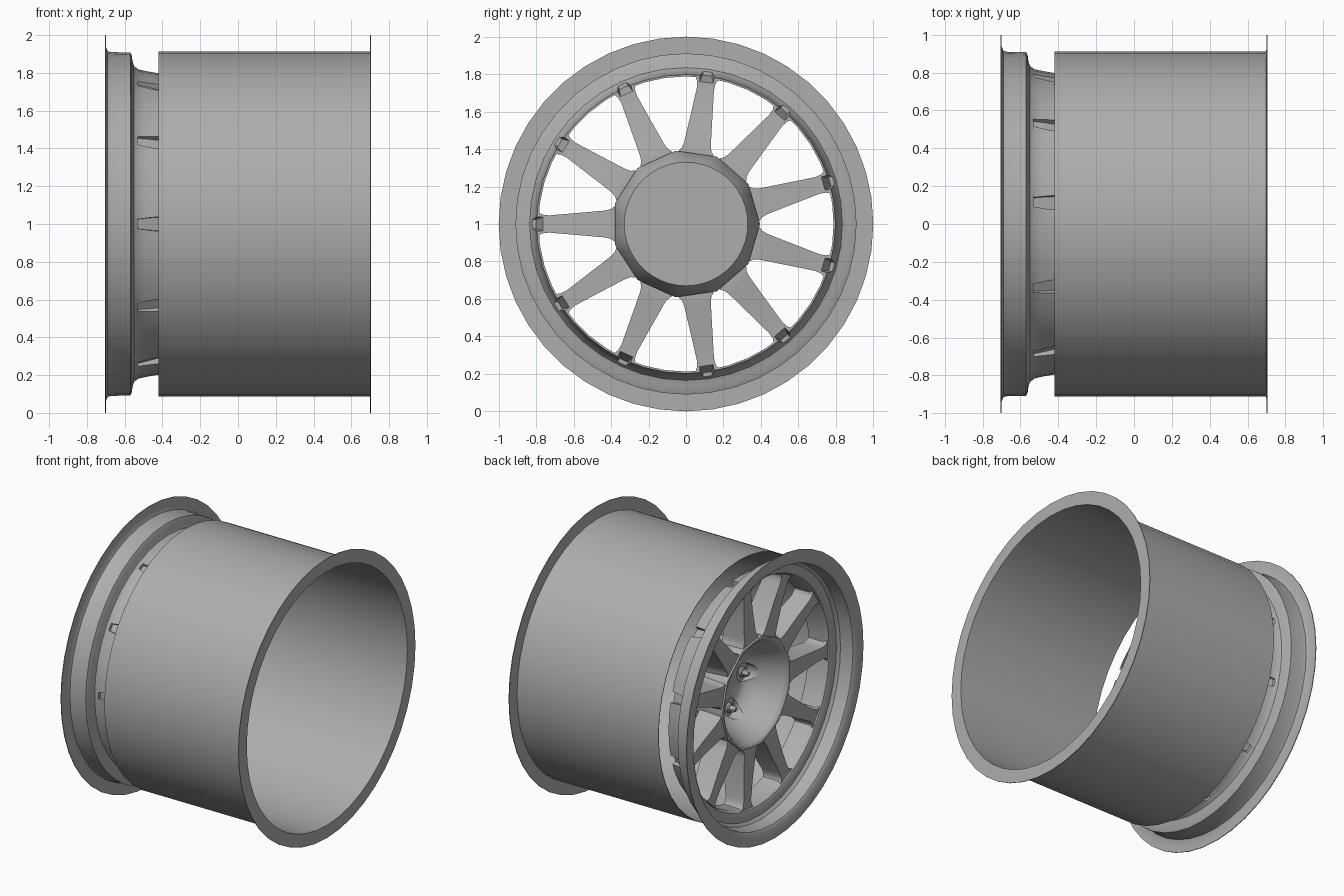
import bpy, bmesh
from math import pi, sin, cos, radians

if "Cube" in bpy.data.objects:
    bpy.data.objects.remove(bpy.data.objects["Cube"])

N = 11            # spokes
SEG = 44          # sides of the round parts
STEP = 2 * pi / N

# Dark grey metal
metal = bpy.data.materials.new("dark_metal")
metal.diffuse_color = (.42, .42, .42, 1)
metal.use_nodes = True
metal.node_tree.nodes["Principled BSDF"].inputs["Base Color"].default_value = metal.diffuse_color


def at(x, r, a, t=0.0):
    """Point at axial x, radius r, angle a round the axle, tangential offset t."""
    return (x, r * cos(a) - t * sin(a), 1 + r * sin(a) + t * cos(a))


def smooth(ob, angle=35):
    bpy.ops.object.select_all(action='DESELECT')
    ob.select_set(True)
    bpy.context.view_layer.objects.active = ob
    bpy.ops.object.shade_smooth_by_angle(angle=radians(angle))


def finish(bm, name):
    bmesh.ops.remove_doubles(bm, verts=bm.verts[:], dist=1e-5)
    bmesh.ops.recalc_face_normals(bm, faces=bm.faces[:])
    me = bpy.data.meshes.new(name)
    bm.to_mesh(me)
    bm.free()
    me.materials.append(metal)
    ob = bpy.data.objects.new(name, me)
    bpy.context.collection.objects.link(ob)
    smooth(ob)
    return ob


def revolve(name, profile, closed=True):
    """Spin (x, r[, faceted]) points; faceted points follow an 11-sided outline."""
    bm = bmesh.new()
    rings = []
    for x, r, *facet in profile:
        ring = []
        for k in range(SEG):
            a = 2 * pi * k / SEG
            off = (a + STEP / 2) % STEP - STEP / 2   # angle from mid spoke
            # corners lie half way between spokes
            rr = r * cos(pi / N) / cos(off) if facet else r
            ring.append(bm.verts.new(at(x, rr, a + pi)))
        rings.append(ring)
    pairs = list(zip(rings, rings[1:])) + ([(rings[-1], rings[0])] if closed else [])
    for p, q in pairs:
        for k in range(SEG):
            j = (k + 1) % SEG
            bm.faces.new((p[k], p[j], q[j], q[k]))
    return finish(bm, name)


def loft(bm, sections):
    """Closed solid through lists of points."""
    loops = [[bm.verts.new(p) for p in s] for s in sections]
    n = len(loops[0])
    for p, q in zip(loops, loops[1:]):
        for k in range(n):
            bm.faces.new((p[k], p[(k + 1) % n], q[(k + 1) % n], q[k]))
    bm.faces.new(loops[0])
    bm.faces.new(loops[-1])


def disc(x, r, a, rad, sides):
    """Circle of points round a spot on the wheel face."""
    return [at(x, r + rad * cos(2 * pi * k / sides), a, rad * sin(2 * pi * k / sides))
            for k in range(sides)]


def cut(ob, cutter):
    m = ob.modifiers.new("cut", 'BOOLEAN')
    m.object, m.operation, m.solver = cutter, 'DIFFERENCE', 'EXACT'
    bpy.context.view_layer.objects.active = ob
    bpy.ops.object.modifier_apply(modifier=m.name)
    smooth(ob)


# Wide barrel with its rear flange
revolve("barrel", [(-.42, .912), (.699, .912), (.70, 1), (.705, 1),
                   (.705, .908), (-.42, .908)])

# Outer lip, step and inner ring that carries the spokes
lip = revolve("outer_lip", [
    (-.705, 1), (-.70, 1), (-.70, .94), (-.69, .915), (-.67, .91), (-.57, .908),
    (-.562, .89), (-.558, .86), (-.55, .835), (-.525, .818), (-.48, .808), (-.42, .798),
    (-.42, .788), (-.54, .79), (-.57, .805), (-.58, .83), (-.582, .87),
    (-.60, .89), (-.69, .902), (-.703, .92)])

# Hub: eleven-sided outside, deep round bowl in front, flat disc behind
hub = revolve("hub", [
    (-.30, 0), (-.30, .20), (-.32, .24), (-.40, .285), (-.53, .345), (-.555, .36),
    (-.56, .37), (-.56, .388, 1), (-.545, .395, 1), (-.36, .395, 1),
    (-.26, .33), (-.26, 0)], closed=False)

# Spokes: (radius, half width, front x, back x), flared at both ends
bm = bmesh.new()
for i in range(N):
    a = pi + i * STEP
    loft(bm, [[at(f, r, a, -w * .9), at(f, r, a, w * .9),
               at(b, r, a, w), at(b, r, a, -w)]
              for r, w, f, b in [
                  (.362, .100, -.550, -.38), (.385, .092, -.550, -.38),
                  (.40, .080, -.550, -.38), (.43, .072, -.550, -.385),
                  (.60, .057, -.553, -.40), (.73, .046, -.560, -.42),
                  (.765, .050, -.562, -.42), (.783, .060, -.563, -.42),
                  (.794, .080, -.564, -.42)]])
spokes = finish(bm, "spokes")

# Pockets that flare open behind the outer ends of the spokes
bm = bmesh.new()
for i in range(N):
    a = pi + i * STEP
    loft(bm, [[at(x, r, a, -w * .8), at(x, r, a, w * .8),
               at(x, .90, a, w), at(x, .90, a, -w)]
              for x, r, w in [(-.53, .80, .030), (-.47, .78, .040), (-.35, .74, .052)]])
pockets = finish(bm, "pocket_cutter")
cut(lip, pockets)
cut(spokes, pockets)

# Bolt recesses in the hub bowl
bm = bmesh.new()
for i in range(5):
    a = pi + i * 2 * pi / 5
    loft(bm, [disc(x, .21, a, .065, 20) for x in (-.60, -.292)])
recesses = finish(bm, "recess_cutter")
cut(hub, recesses)
for c in (pockets, recesses):
    bpy.data.objects.remove(c)

# Five bolts: round collar and domed hexagonal head
bm = bmesh.new()
for i in range(5):
    a = pi + i * 2 * pi / 5
    loft(bm, [disc(-.285, .21, a, .034, 16), disc(-.305, .21, a, .034, 16),
              disc(-.312, .21, a, .028, 16)])
    loft(bm, [disc(-.30, .21, a, .024, 6), disc(-.34, .21, a, .024, 6),
              disc(-.352, .21, a, .015, 6)])
finish(bm, "bolts")
